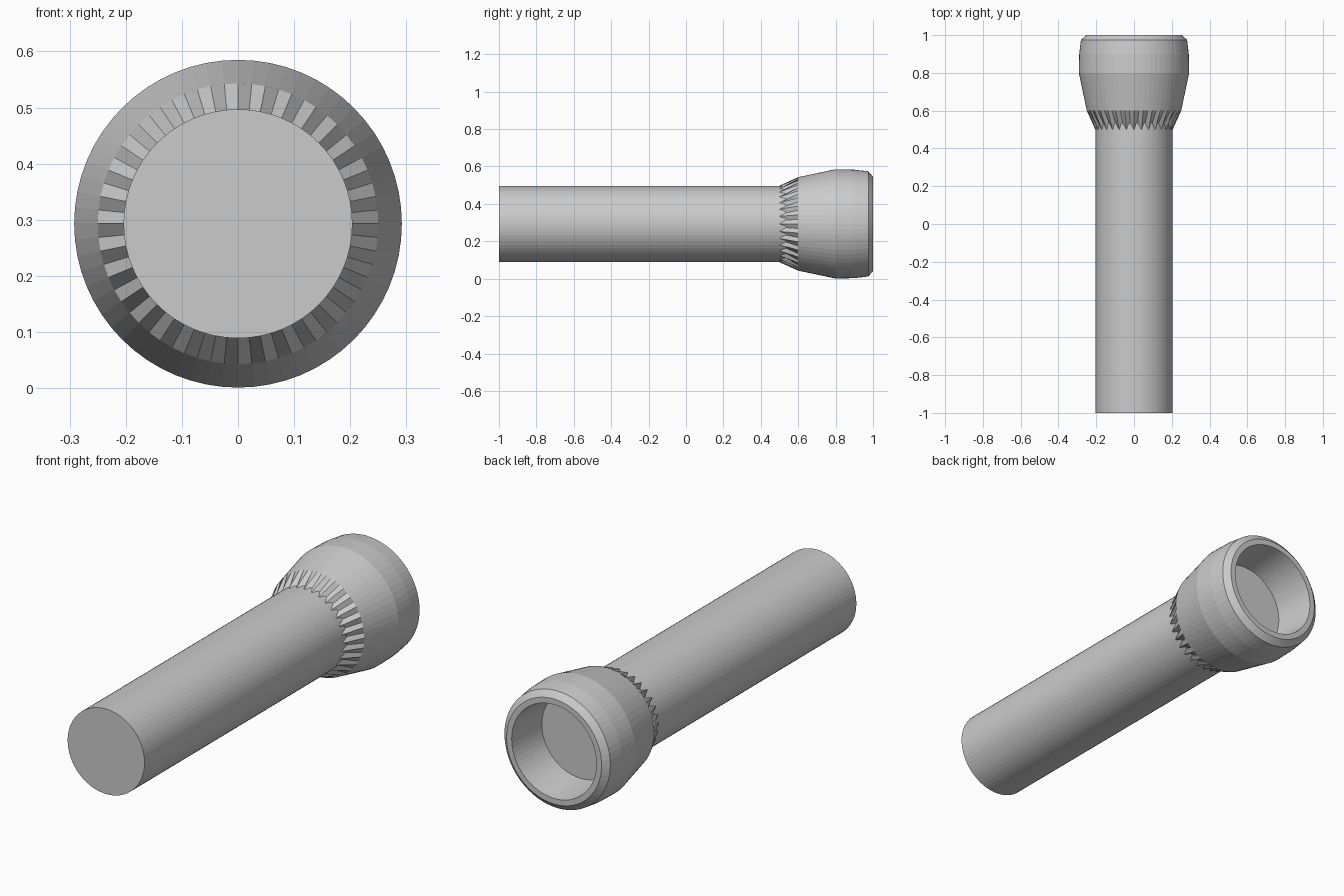
import bpy
import bmesh
import math

SIDES = 64
AXIS_Z = 0.293

cube = bpy.data.objects.get("Cube")
if cube:
    bpy.data.objects.remove(cube, do_unlink=True)

metal = bpy.data.materials.new("plain grey")
metal.use_nodes = True
grey = (0.6, 0.6, 0.6, 1)
metal.diffuse_color = grey
metal.node_tree.nodes["Principled BSDF"].inputs["Base Color"].default_value = grey


def lathe(name, profile):
    """Turn (y, ridge radius, valley radius) rings into a capped solid along y."""
    bm = bmesh.new()
    rings = []
    for y, ridge, valley in profile:
        ring = []
        for i in range(SIDES):
            angle = math.tau * i / SIDES
            r = valley if i % 2 else ridge
            ring.append(bm.verts.new((r * math.cos(angle), y, AXIS_Z + r * math.sin(angle))))
        rings.append(ring)
    for a, b in zip(rings, rings[1:]):
        for i in range(SIDES):
            j = (i + 1) % SIDES
            bm.faces.new((a[i], a[j], b[j], b[i]))
    bm.faces.new(rings[0])
    bm.faces.new(rings[-1])
    bmesh.ops.recalc_face_normals(bm, faces=bm.faces)
    mesh = bpy.data.meshes.new(name)
    bm.to_mesh(mesh)
    bm.free()
    mesh.materials.append(metal)
    obj = bpy.data.objects.new(name, mesh)
    bpy.context.collection.objects.link(obj)
    return obj


def rounds(points):
    return [(y, r, r) for y, r in points]


# Plain barrel, running a little way into the head
lathe("handle", rounds([(-1, 0.204), (0.54, 0.204)]))

# Fluted collar, flared head, chamfered rim and recessed lens
collar = [(0.5, 0.205, 0.18)]
shell = rounds([(0.6, 0.25), (0.8, 0.292), (0.9, 0.29), (0.975, 0.281), (1, 0.252)])
recess = rounds([(1, 0.225), (0.8, 0.205)])
lathe("head", collar + shell + recess)
